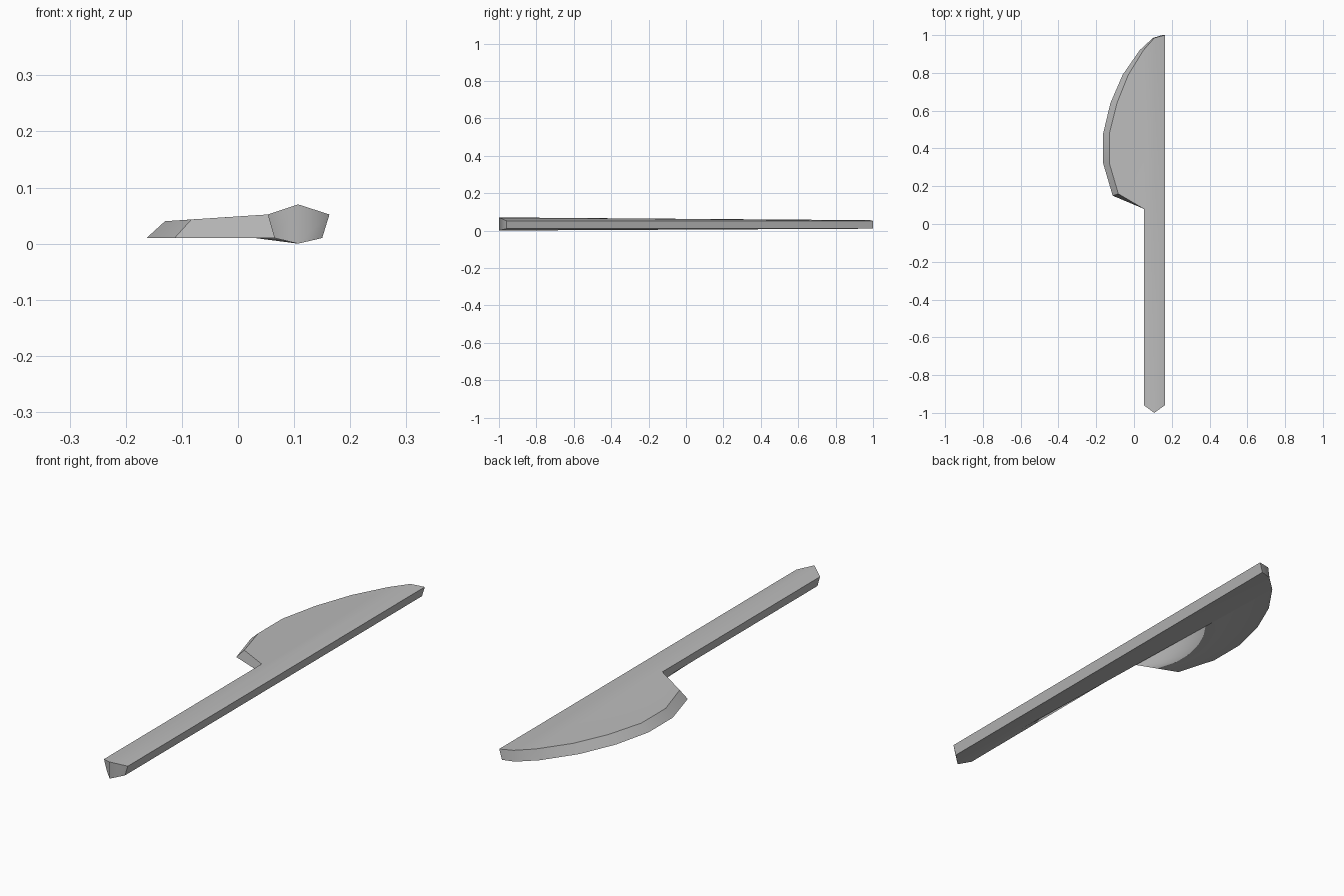
import bpy
import bmesh

old = bpy.data.objects.get("Cube")
if old:
    bpy.data.objects.remove(old, do_unlink=True)

# Material
grey = bpy.data.materials.new("grey metal")
grey.use_nodes = True
colour = (0.5, 0.5, 0.5, 1)
grey.diffuse_color = colour
grey.node_tree.nodes["Principled BSDF"].inputs["Base Color"].default_value = colour

bm = bmesh.new()
group = {}


def vert(x, y, z):
    return bm.verts.new((x, y, z))


def face(name, *verts):
    group[bm.faces.new(verts)] = name


def strip(name, upper, lower):
    for i in range(len(upper) - 1):
        face(name, upper[i], lower[i], lower[i + 1], upper[i + 1])


# Handle butt: ridged section with a pointed end
butt_y, notch_y = -0.96, 0.08
top_left, bottom_left = vert(0.053, butt_y, 0.052), vert(0.065, butt_y, 0.01)
top_right, bottom_right = vert(0.163, butt_y, 0.052), vert(0.15, butt_y, 0.01)
top_ridge, bottom_ridge = vert(0.107, -1, 0.07), vert(0.107, -1, 0)

# Where the handle meets the blade
top_notch, bottom_notch = vert(0.053, notch_y, 0.052), vert(0.065, notch_y, 0.01)

# Curved cutting edge, from heel to tip: upper and lower outlines
upper_path = [(-0.083, 0.16), (-0.13, 0.32), (-0.13, 0.48), (-0.09, 0.64),
              (-0.03, 0.79), (0.05, 0.92), (0.107, 0.985)]
lower_path = [(-0.113, 0.15), (-0.163, 0.32), (-0.163, 0.48), (-0.125, 0.64),
              (-0.06, 0.79), (0.03, 0.92), (0.1, 0.985)]
upper = [vert(x, y, 0.04 + 0.065 * (x + 0.13)) for x, y in upper_path]
lower = [vert(x, y, 0.01) for x, y in lower_path]
top_tip, bottom_tip = vert(0.163, 1, 0.052), vert(0.15, 1, 0.01)

# Top: ridge planes along the handle, then a fan over the blade
face("top", top_ridge, top_right, top_tip, upper[-1])
face("top", top_ridge, top_notch, top_left)
face("top", top_ridge, upper[-1], top_notch)
for a, b in zip(upper, upper[1:]):
    face("top", top_notch, b, a)

# Underside
face("bottom", bottom_ridge, bottom_right, bottom_tip, lower[-1])
face("bottom", bottom_ridge, bottom_left, bottom_notch)
face("bottom", bottom_ridge, bottom_notch, lower[-2])
face("bottom", bottom_ridge, lower[-2], lower[-1])
for a, b in zip(lower[:-1], lower[1:-1]):
    face("bottom", bottom_notch, a, b)

# Sides, heel, cutting edge and butt
strip("handle side", [top_left, top_notch], [bottom_left, bottom_notch])
strip("heel", [top_notch, upper[0]], [bottom_notch, lower[0]])
strip("edge", upper + [top_tip], lower + [bottom_tip])
strip("spine", [top_tip, top_right], [bottom_tip, bottom_right])
strip("butt", [top_right, top_ridge, top_left],
      [bottom_right, bottom_ridge, bottom_left])

# Smooth within each surface, sharp between surfaces
bmesh.ops.recalc_face_normals(bm, faces=bm.faces)
for f in bm.faces:
    f.smooth = True
for e in bm.edges:
    e.smooth = len({group[f] for f in e.link_faces}) == 1

mesh = bpy.data.meshes.new("knife")
bm.to_mesh(mesh)
bm.free()
mesh.materials.append(grey)
knife = bpy.data.objects.new("knife", mesh)
bpy.context.collection.objects.link(knife)
